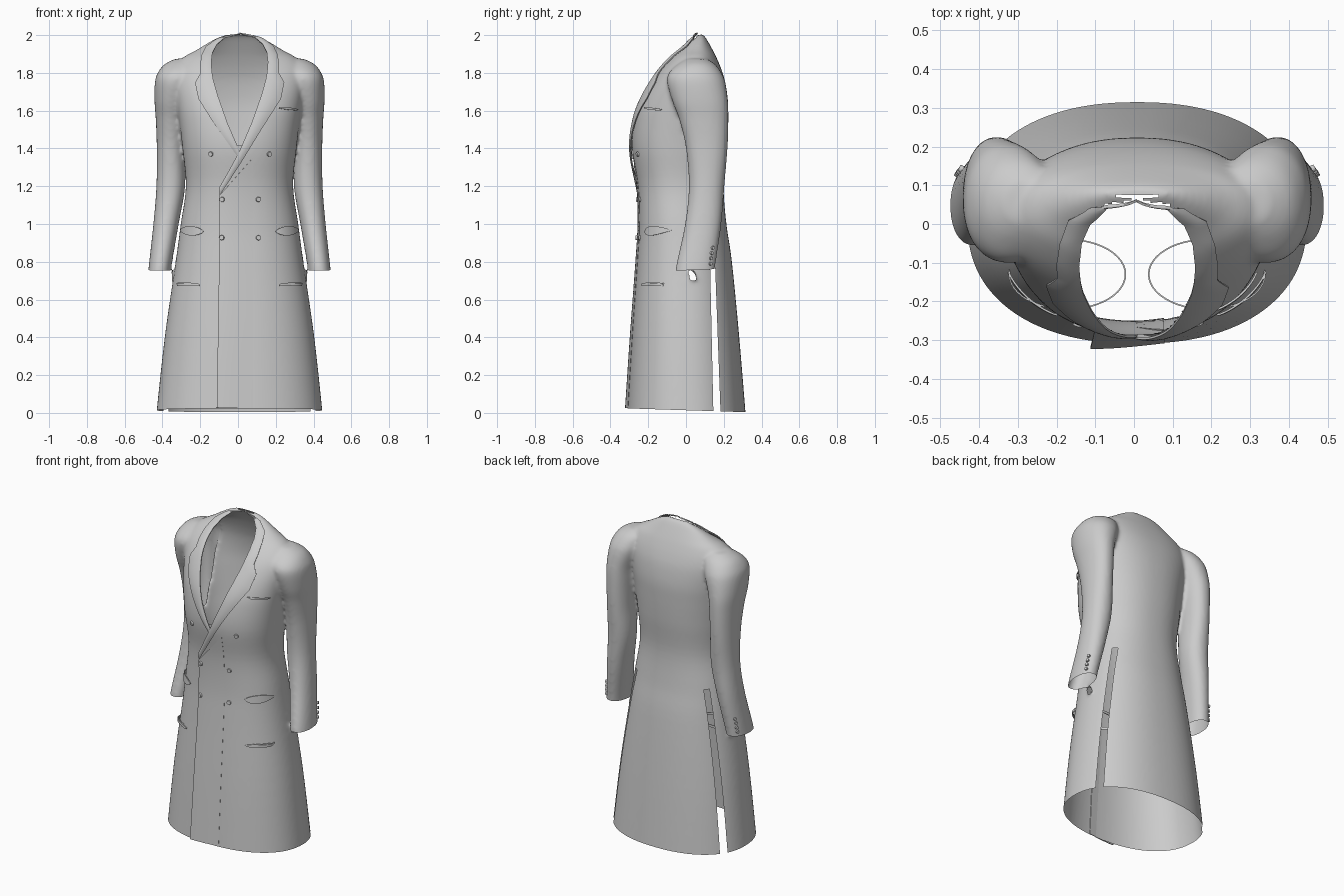
import bpy, bmesh, math
from mathutils import Vector
from mathutils.bvhtree import BVHTree

if "Cube" in bpy.data.objects:
    bpy.data.objects.remove(bpy.data.objects["Cube"])

SHIFT = 0.008


def spline(rows, steps=5):
    """Catmull-Rom resampling of a table of ring parameters."""
    out = []
    for i in range(len(rows) - 1):
        a, b, c, d = (rows[max(0, min(len(rows) - 1, i + k))] for k in (-1, 0, 1, 2))
        for s in range(steps):
            t = s / steps
            out.append([0.5 * (2 * q + (r - p) * t + (2 * p - 5 * q + 4 * r - w) * t * t
                               + (3 * q - p - 3 * r + w) * t ** 3)
                        for p, q, r, w in zip(a, b, c, d)])
    return out + [rows[-1]]


def loft(bm, rows, power, side=1, n=72):
    """Closed tube through horizontal rings: z, x centre, x radius, y front, y back."""
    rings = []
    for z, cx, rx, y0, y1 in spline(rows):
        ring = []
        for i in range(n):
            a = math.tau * i / n
            c, s = math.cos(a), math.sin(a)
            x = cx + rx * math.copysign(abs(c) ** (2 / power), c)
            y = (y0 + y1) / 2 + (y1 - y0) / 2 * math.copysign(abs(s) ** (2 / power), s)
            ring.append(bm.verts.new((side * x, y, z)))
        rings.append(ring)
    for r, q in zip(rings, rings[1:]):
        for i in range(n):
            j = (i + 1) % n
            bm.faces.new((r[i], r[j], q[j], q[i]))
    bm.faces.new(rings[0][::-1])
    bm.faces.new(rings[-1])


def make(name, bm, thickness=0, angle=40):
    me = bpy.data.meshes.new(name)
    bm.to_mesh(me)
    bm.free()
    ob = bpy.data.objects.new(name, me)
    bpy.context.collection.objects.link(ob)
    ob.location.x = SHIFT
    bpy.ops.object.select_all(action='DESELECT')
    ob.select_set(True)
    bpy.context.view_layer.objects.active = ob
    if thickness:
        m = ob.modifiers.new("cloth", 'SOLIDIFY')
        m.thickness, m.offset = thickness, 0
        bpy.ops.object.modifier_apply(modifier="cloth")
    bpy.ops.object.shade_smooth_by_angle(angle=math.radians(angle))
    return ob


# Coat shell: torso and sleeves fused and smoothed
bm = bmesh.new()
loft(bm, [(-.06, 0, .446, -.314, .32), (.4, 0, .396, -.287, .282), (.8, 0, .338, -.26, .243),
          (1.0, 0, .311, -.25, .214), (1.2, 0, .284, -.257, .199), (1.4, 0, .302, -.286, .215),
          (1.55, 0, .32, -.275, .222), (1.65, 0, .335, -.245, .222), (1.75, 0, .35, -.192, .208),
          (1.82, 0, .345, -.142, .187), (1.88, 0, .30, -.085, .162), (1.92, 0, .23, -.037, .142),
          (1.96, 0, .165, .008, .12), (1.985, 0, .12, .043, .105), (2.004, 0, .07, .065, .09)], 2.25)
SLEEVE = [(.70, .427, .06, -.06, .145), (.78, .42, .06, -.052, .155), (1.0, .389, .067, -.005, .187),
          (1.2, .364, .076, .015, .203), (1.4, .364, .074, 0, .22), (1.55, .363, .08, -.035, .225),
          (1.65, .358, .092, -.072, .222), (1.75, .336, .112, -.1, .208), (1.80, .321, .112, -.09, .188),
          (1.845, .30, .098, -.045, .155), (1.875, .28, .06, .0, .11)]
for side in (-1, 1):
    loft(bm, SLEEVE, 2.15, side)
bmesh.ops.recalc_face_normals(bm, faces=bm.faces)
coat = make("coat_shell", bm)
m = coat.modifiers.new("fuse", 'REMESH')
m.mode, m.voxel_size = 'VOXEL', 0.01
bpy.ops.object.modifier_apply(modifier="fuse")
m = coat.modifiers.new("soften", 'SMOOTH')
m.factor, m.iterations = 0.5, 10
bpy.ops.object.modifier_apply(modifier="soften")
bm = bmesh.new()
bm.from_mesh(coat.data)
tree = BVHTree.FromBMesh(bm)


def cut(test, co, no, clear=False):
    faces = [f for f in bm.faces if test(f.calc_center_median())]
    geom = faces + list({e for f in faces for e in f.edges}) + list({v for f in faces for v in f.verts})
    bmesh.ops.bisect_plane(bm, geom=geom, dist=1e-5, plane_co=co, plane_no=no, clear_inner=clear)


def remove(test):
    bmesh.ops.delete(bm, geom=[f for f in bm.faces if test(f.calc_center_median())], context='FACES')


# Open hem and cuffs
cut(lambda c: True, (0, 0, .014), (0, .032, 1), True)
is_cuff = lambda c: abs(c.x) > .358 and .69 < c.z < .85
cut(is_cuff, (0, .05, .757), (0, -.04, 1))
remove(lambda c: is_cuff(c) and c.z < .757 + .04 * (c.y - .05))

# Two side-back vents
front_y = lambda z: .145 - .022 * z
back_y = lambda z: .183 - .037 * z
is_skirt = lambda c: c.y > .08 and c.z < 1.0 and abs(c.x) > .2 and \
    (c.z < .69 or abs(c.x) < .335 - .08 * (c.z - .7))
cut(is_skirt, (0, .145, 0), (0, 1, .022))
cut(is_skirt, (0, .183, 0), (0, 1, .037))
remove(lambda c: is_skirt(c) and front_y(c.z) < c.y < back_y(c.z))

# Neck opening
INNER = [(0, 2.0), (.07, 1.988), (.12, 1.945), (.143, 1.90), (.149, 1.85), (.145, 1.80), (.138, 1.76),
         (.115, 1.68), (.062, 1.53), (.0, 1.385)]
OUTER = [(0, 2.0), (.12, 1.973), (.175, 1.935), (.198, 1.89), (.206, 1.84), (.204, 1.795), (.232, 1.745),
         (.214, 1.66), (.125, 1.52), (.0, 1.345)]


def neck_width(z):
    for (x0, z0), (x1, z1) in zip(INNER, INNER[1:]):
        if z1 <= z <= z0:
            return x0 + (x1 - x0) * (z - z0) / (z1 - z0)
    return .05 if z > 1.99 else 0


remove(lambda c: c.z > 1.41 and c.y < .076 and abs(c.x) < neck_width(c.z) + .008)
bm.to_mesh(coat.data)
bm.free()
coat.data.shade_smooth()


def on_front(x, z, lift):
    co, no, _, _ = tree.ray_cast(Vector((x, -1, z)), Vector((0, 1, 0)))
    if co is None:
        co, no, _, _ = tree.find_nearest(Vector((x, .07, z)))
    return co + no * lift, no


def patch(name, rows, thickness=.006):
    """Cloth piece laid on the coat front; rows of (x, z, lift)."""
    b = bmesh.new()
    g = [[b.verts.new(on_front(*p)[0]) for p in row] for row in rows]
    for r, q in zip(g, g[1:]):
        for i in range(len(r) - 1):
            b.faces.new((r[i], r[i + 1], q[i + 1], q[i]))
    bmesh.ops.recalc_face_normals(b, faces=b.faces)
    return make(name, b, thickness)


# Notched lapels with collar; the wearer's left one runs on over the overlap
def lapel(name, side, inner, outer, lift):
    rows = []
    for i in range(len(inner) - 1):
        for s in range(6 if i < len(inner) - 2 else 7):
            t = s / 6
            a = Vector(inner[i]).lerp(Vector(inner[i + 1]), t)
            b = Vector(outer[i]).lerp(Vector(outer[i + 1]), t)
            row = []
            for k in range(7):
                p = a.lerp(b, k / 6)
                row.append((side * p.x, p.y, lift + .004 * math.sin(math.pi * k / 6)))
            rows.append(row)
    patch(name, rows)


lapel("lapel_right", -1, INNER, OUTER, .005)
lapel("lapel_left", 1, INNER + [(-.105, 1.19)], OUTER[:-1] + [(.012, 1.335), (-.102, 1.155)], .010)

# Double-breasted overlap panel
rows = []
for i in range(41):
    t = i / 40
    row = []
    for k in range(9):
        u = k / 8
        z = .026 + (1.15 + .2 * u - .026) * t
        edge = -.118 + .012 * min(1, t * 1.5)
        row.append((edge + (.07 - edge) * u, z, (.02 - .01 * t) * (1 - u) ** 1.3 - .001))
    rows.append(row)
patch("front_overlap", rows, .005)


# Pockets
def pocket(name, x0, x1, z, h, lift, tilt=0, power=.3):
    rows = []
    for i in range(15):
        u = i / 14
        s = max(math.sin(math.pi * u), .02) ** power
        rows.append([(x0 + (x1 - x0) * u, z + tilt * (u - .5) + h * s * (k / 4 - .5),
                      .003 + lift * s) for k in range(5)])
    patch(name, rows, .005)


pocket("chest_pocket", .205, .305, 1.61, .012, .004, -.01)
for side, tag in ((-1, "right"), (1, "left")):
    pocket("pocket_flap_" + tag, side * .19, side * .308, .963, .05, .008, .006, .6)
    pocket("pocket_welt_" + tag, side * .205, side * .328, .68, .018, .005, .006)
    # inner pocket band behind the welt
    b = bmesh.new()
    pts = [(side * (.18 + .15 * math.cos(a)), -.13 + .09 * math.sin(a))
           for a in (math.tau * i / 48 for i in range(48))]
    lo = [b.verts.new((x, y, .672)) for x, y in pts]
    hi = [b.verts.new((x, y, .688)) for x, y in pts]
    for i in range(48):
        j = (i + 1) % 48
        b.faces.new((lo[i], lo[j], hi[j], hi[i]))
    make("pocket_band_" + tag, b, .004)


# Buttons
def button(name, co, no, r):
    b = bmesh.new()
    rot = no.to_track_quat('Z', 'Y').to_matrix().to_4x4()
    rot.translation = co
    bmesh.ops.create_cone(b, cap_ends=True, segments=20, radius1=r, radius2=r * .85, depth=.01, matrix=rot)
    make(name, b)


for i, (x, z, lift) in enumerate([(-.152, 1.37, .003), (.158, 1.37, .003), (-.09, 1.13, .014),
                                  (.10, 1.13, .003), (-.092, .927, .016), (.10, .927, .003)]):
    button("front_button_%d" % i, *on_front(x, z, lift), .014)
for side, tag in ((-1, "right"), (1, "left")):
    for i in range(4):
        co, no, _, _ = tree.find_nearest(Vector((side * .48, .14 + .006 * i, .79 + .028 * i)))
        button("cuff_button_%s_%d" % (tag, i), co + no * .004, no, .01)
